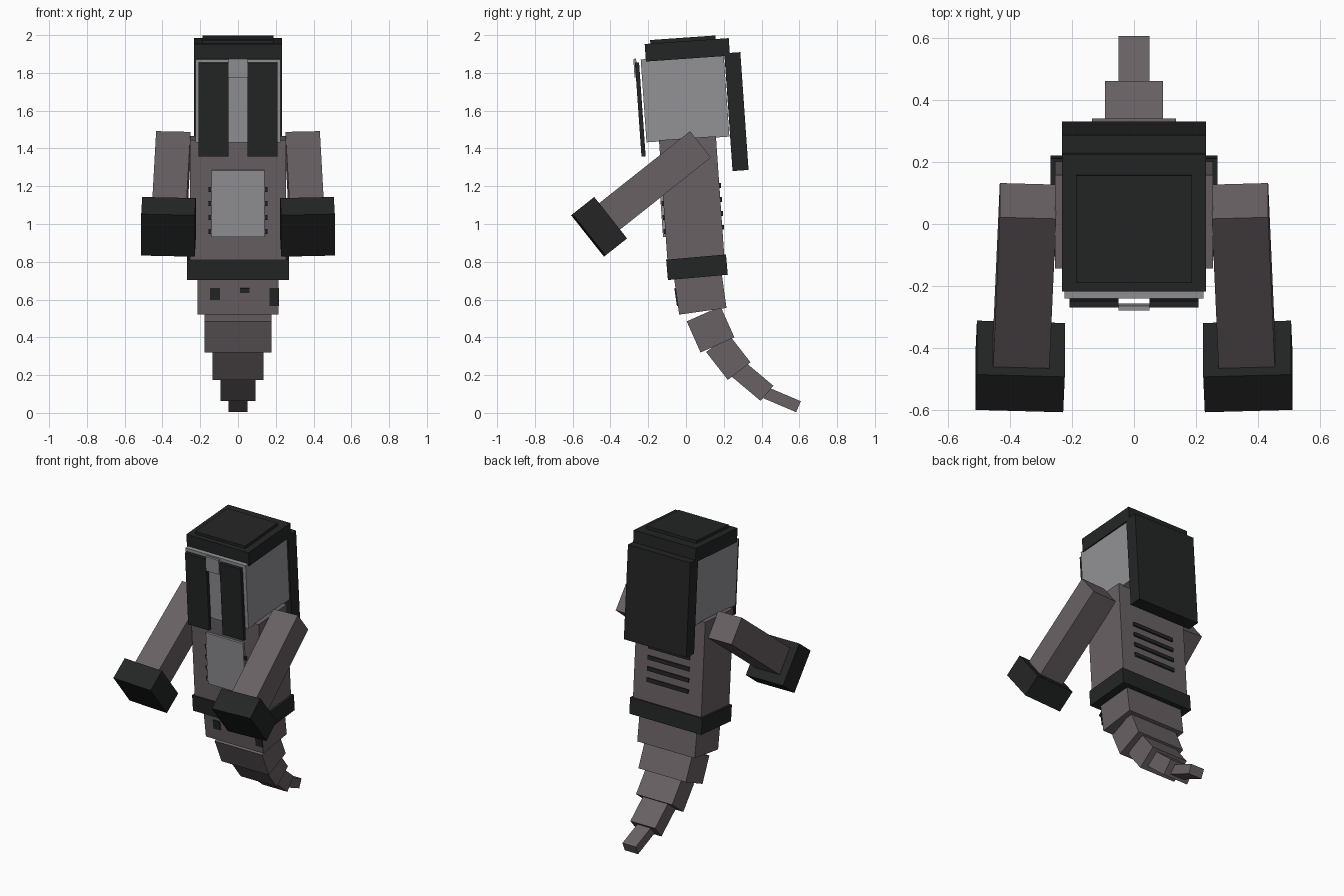
import bpy
from math import radians
from mathutils import Matrix, Vector

if "Cube" in bpy.data.objects:
    bpy.data.objects.remove(bpy.data.objects["Cube"])


def material(name, rgb):
    m = bpy.data.materials.new(name)
    lin = [(c / 255 / 12.92 if c < 11 else ((c / 255 + 0.055) / 1.055) ** 2.4) for c in rgb]
    m.diffuse_color = (*lin, 1)
    m.use_nodes = True
    m.node_tree.nodes["Principled BSDF"].inputs["Base Color"].default_value = m.diffuse_color
    return m


BROWN = material("grey brown", (105, 97, 100))
LIGHT = material("light grey", (146, 146, 150))
DARK = material("charcoal", (36, 37, 37))


def box(name, centre, size, tilt, mat, splay=0):
    """Box tilted about x (degrees), with an optional sideways splay."""
    bpy.ops.mesh.primitive_cube_add(size=1)
    ob = bpy.context.object
    ob.name = name
    rot = Matrix.Rotation(radians(tilt), 4, 'X') @ Matrix.Rotation(radians(splay), 4, 'Y')
    ob.data.transform(Matrix.Diagonal((*size, 1)))
    ob.matrix_world = Matrix.Translation(Vector(centre)) @ rot
    ob.data.materials.append(mat)
    return ob


LEAN = 4  # the upper body leans forward

# Head with cap, back hood and face pieces
box("head", (0, -0.005, 1.667), (0.45, 0.44, 0.44), LEAN, LIGHT)
box("cap", (0, 0.007, 1.922), (0.466, 0.446, 0.093), LEAN, DARK)
box("cap_top", (0, -0.016, 1.973), (0.374, 0.347, 0.026), LEAN, DARK)
box("back_hood", (0, 0.267, 1.595), (0.466, 0.085, 0.625), LEAN, DARK)
box("brow_plate", (0, -0.268, 1.825), (0.1, 0.015, 0.1), LEAN, LIGHT)
for side, s in (("left", 1), ("right", -1)):
    box("face_panel_" + side, (s * 0.129, -0.242, 1.606), (0.158, 0.022, 0.498), LEAN, DARK)

# Torso, chest plate, ribs running through the body, belt
box("torso", (0, 0.03, 1.135), (0.51, 0.302, 0.64), LEAN, BROWN)
box("chest_plate", (0, -0.12, 1.108), (0.28, 0.028, 0.355), LEAN, LIGHT)
for i in range(4):
    z = 1.193 - i * 0.0737
    box(f"rib_{i + 1}", (0, 0.03 - (z - 1.135) * 0.07, z), (0.31, 0.32, 0.026), LEAN, DARK)
box("belt", (0, 0.058, 0.771), (0.54, 0.318, 0.108), LEAN + 1, DARK)

# Tail segments, curling back and narrowing: y, z, width, depth, length, tilt
tail = [
    (0.076, 0.632, 0.43, 0.253, 0.19, 8),
    (0.130, 0.442, 0.355, 0.196, 0.18, 24),
    (0.224, 0.295, 0.27, 0.152, 0.187, 38),
    (0.352, 0.168, 0.186, 0.105, 0.2, 50),
    (0.508, 0.070, 0.10, 0.063, 0.19, 67),
]
for i, (y, z, w, d, h, t) in enumerate(tail):
    box(f"tail_{i + 1}", (0, y, z), (w, d, h), t, BROWN)

# Dark patches on the front of the first tail segment
for i, (x, z, w, h) in enumerate([(-0.121, 0.63, 0.052, 0.062),
                                  (0.035, 0.647, 0.05, 0.026),
                                  (0.192, 0.613, 0.052, 0.096)]):
    y = 0.076 - 0.1265 - (z - 0.614) * 0.14
    box(f"tail_patch_{i + 1}", (x, y, z), (w, 0.009, h), 8, DARK)

# Arms reaching forward with blocky gloves
for side, s in (("left", 1), ("right", -1)):
    box("arm_" + side, (s * 0.354, -0.184, 1.215), (0.182, 0.178, 0.66), -51.6, BROWN, -2 * s)
    box("glove_" + side, (s * 0.368, -0.46, 0.985), (0.284, 0.28, 0.146), -51.6, DARK, -2 * s)
